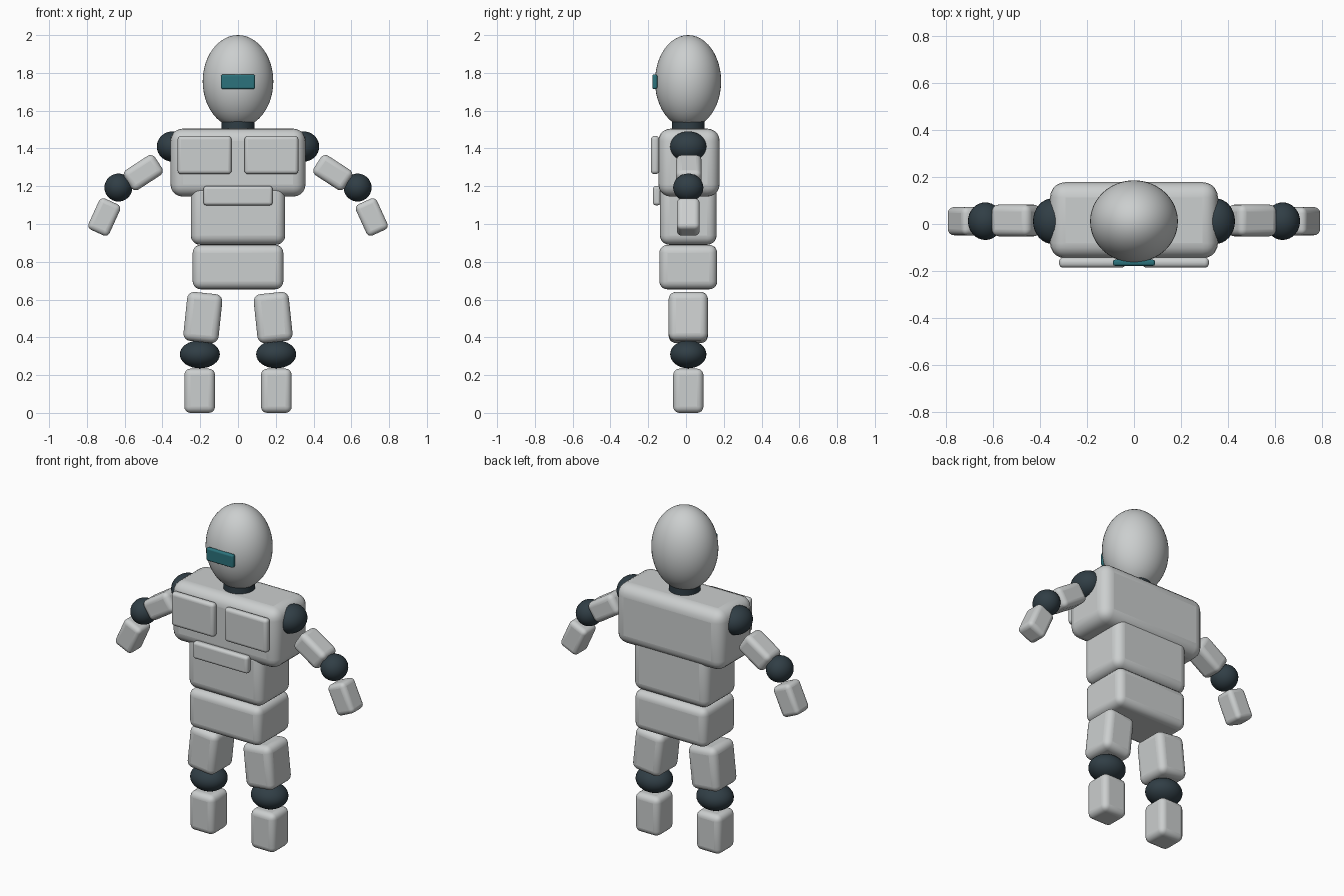
import bpy, math

if "Cube" in bpy.data.objects:
    bpy.data.objects.remove(bpy.data.objects["Cube"])


def material(name, rgb):
    m = bpy.data.materials.new(name)
    m.diffuse_color = (*rgb, 1)
    m.use_nodes = True
    m.node_tree.nodes["Principled BSDF"].inputs["Base Color"].default_value = m.diffuse_color
    return m


SHELL = material("light grey shell", (0.60, 0.62, 0.62))
JOINT = material("dark slate joint", (0.03, 0.048, 0.06))
GLASS = material("teal visor", (0.025, 0.17, 0.20))
MID_Y = 0.012


def finish(name, mat):
    ob = bpy.context.object
    ob.name = name
    ob.data.materials.append(mat)
    bpy.ops.object.transform_apply(location=False, rotation=False, scale=True)
    return ob


def block(name, loc, size, radius, tilt=0, mat=SHELL):
    """Rounded box; tilt turns it about the y axis."""
    bpy.ops.mesh.primitive_cube_add(size=1, location=loc, rotation=(0, math.radians(tilt), 0))
    ob = bpy.context.object
    ob.scale = size
    finish(name, mat)
    bev = ob.modifiers.new("rounding", 'BEVEL')
    bev.width, bev.segments, bev.limit_method = radius, 5, 'NONE'
    bpy.ops.object.shade_smooth_by_angle(angle=math.radians(35))


def ball(name, loc, radii, mat=JOINT, segments=32):
    bpy.ops.mesh.primitive_uv_sphere_add(segments=segments, ring_count=segments // 2, radius=1, location=loc)
    bpy.context.object.scale = radii
    finish(name, mat)
    bpy.ops.object.shade_smooth()


# Head, visor and neck
ball("head", (0, 0.011, 1.755), (0.187, 0.175, 0.245), SHELL, 48)
block("visor", (0, -0.165, 1.753), (0.18, 0.026, 0.078), 0.01, mat=GLASS)
bpy.ops.mesh.primitive_cylinder_add(vertices=32, radius=0.087, depth=0.1, location=(0, MID_Y, 1.505))
finish("neck", JOINT)
bpy.ops.object.shade_smooth_by_angle(angle=math.radians(35))

# Torso
block("chest", (0, 0.016, 1.325), (0.715, 0.324, 0.36), 0.065)
block("abdomen", (0, MID_Y, 1.055), (0.50, 0.30, 0.33), 0.05)
block("pelvis", (0, MID_Y, 0.772), (0.48, 0.306, 0.235), 0.042)
block("belly_plate", (0, -0.154, 1.15), (0.366, 0.042, 0.102), 0.016)

# Paired parts
for side, s in (("right", -1), ("left", 1)):
    block(side + "_chest_plate", (s * 0.177, -0.164, 1.365), (0.285, 0.044, 0.202), 0.019)
    ball(side + "_shoulder", (s * 0.347, MID_Y, 1.41), (0.083, 0.097, 0.08))
    block(side + "_upper_arm", (s * 0.502, MID_Y + 0.003, 1.272), (0.194, 0.135, 0.123), 0.03, s * 33)
    ball(side + "_elbow", (s * 0.633, MID_Y, 1.193), (0.074, 0.08, 0.074))
    block(side + "_forearm", (s * 0.708, MID_Y, 1.037), (0.122, 0.12, 0.181), 0.026, s * -24.5)
    block(side + "_thigh", (s * 0.186, MID_Y, 0.505), (0.187, 0.208, 0.26), 0.038, s * -6)
    ball(side + "_knee", (s * 0.202, MID_Y, 0.31), (0.106, 0.096, 0.074))
    block(side + "_shin", (s * 0.203, MID_Y, 0.117), (0.162, 0.16, 0.234), 0.033)
